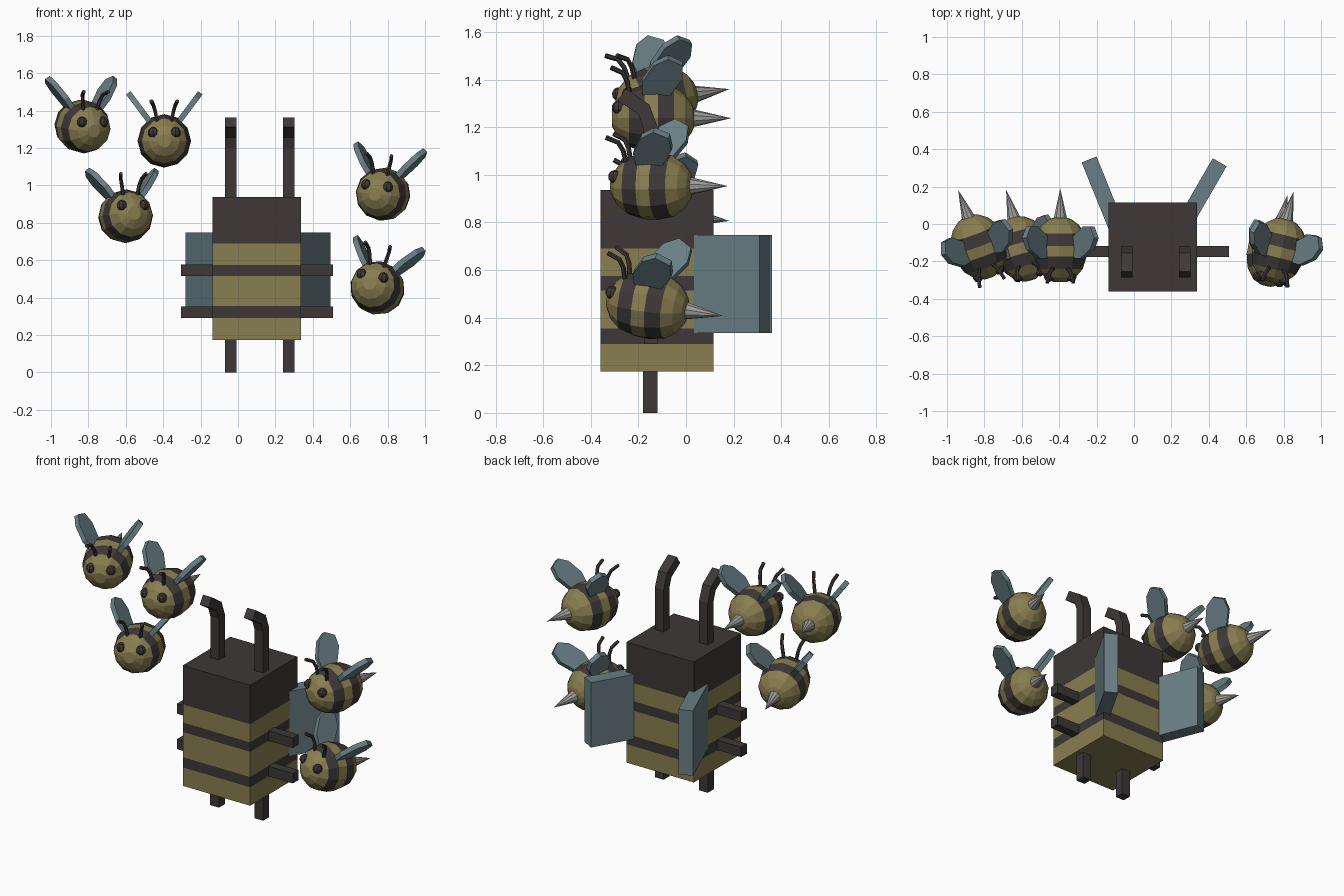
import bpy, bmesh, math
from mathutils import Matrix, Vector

old = bpy.data.objects.get("Cube")
if old:
    bpy.data.objects.remove(old, do_unlink=True)


def material(name, rgb):
    m = bpy.data.materials.new(name)
    m.use_nodes = True
    color = (*rgb, 1)
    m.diffuse_color = color
    m.node_tree.nodes["Principled BSDF"].inputs["Base Color"].default_value = color
    return m


YELLOW = material("dull yellow", (.25, .21, .08))
BLACK = material("warm black", (.049, .039, .039))
WING = material("grey blue", (.14, .21, .235))
GREY = material("sting grey", (.34, .33, .32))


def finish(name, bm, mats, matrix=Matrix()):
    bmesh.ops.recalc_face_normals(bm, faces=bm.faces)
    mesh = bpy.data.meshes.new(name)
    bm.to_mesh(mesh)
    bm.free()
    for m in mats:
        mesh.materials.append(m)
    ob = bpy.data.objects.new(name, mesh)
    ob.matrix_world = matrix
    bpy.context.collection.objects.link(ob)
    return ob


def box_mesh(lo, hi):
    lo, hi = Vector(lo), Vector(hi)
    bm = bmesh.new()
    bmesh.ops.create_cube(bm, size=1, matrix=Matrix.Translation((lo + hi) / 2)
                          @ Matrix.Diagonal((*(hi - lo), 1)))
    return bm


def box(name, lo, hi, mat, matrix=Matrix()):
    return finish(name, box_mesh(lo, hi), [mat], matrix)


def skin(bm, rings):
    """Join equal rings of vertices with quads and cap both ends."""
    n = len(rings[0])
    for a, b in zip(rings, rings[1:]):
        for i in range(n):
            j = (i + 1) % n
            bm.faces.new((a[i], a[j], b[j], b[i]))
    bm.faces.new(rings[0])
    bm.faces.new(rings[-1])


def tube(name, path, radius, sides, mat, matrix=Matrix()):
    """Mitred tube along a path that bends mostly in the side plane."""
    path = [Vector(p) for p in path]
    bm = bmesh.new()
    rings = []
    for i, p in enumerate(path):
        t = (path[min(i + 1, len(path) - 1)] - path[max(i - 1, 0)]).normalized()
        up = Vector((1, 0, 0)).cross(t).normalized()
        side = t.cross(up)
        angles = [math.tau * (k + .5) / sides for k in range(sides)]
        rings.append([bm.verts.new(p + radius * (side * math.cos(a) + up * math.sin(a)))
                      for a in angles])
    skin(bm, rings)
    return finish(name, bm, [mat], matrix)


# Hive body: a striped block
bm = box_mesh((-.135, -.36, .173), (.337, .115, .937))
cuts = [.29, .355, .515, .575, .69]
for z in cuts:
    bmesh.ops.bisect_plane(bm, geom=bm.verts[:] + bm.edges[:] + bm.faces[:],
                           plane_co=(0, 0, z), plane_no=(0, 0, 1))
for f in bm.faces:
    z = f.calc_center_median().z
    f.material_index = sum(z > c for c in cuts) % 2
finish("hive_body", bm, [YELLOW, BLACK])

# Legs and bent feelers
for side, x in (("right", -.038), ("left", .272)):
    box(side + "_leg", (x - .031, -.18, 0), (x + .031, -.12, .18), BLACK)
    tube(side + "_feeler",
         [(x, -.15, .92), (x, -.15, 1.2), (x, -.177, 1.275), (x, -.27, 1.337)],
         .043, 4, BLACK)

# Crossbar arms
for name, z in (("lower_arms", .29), ("upper_arms", .515)):
    box(name, (-.305, -.176, z), (.508, -.118, z + .063), BLACK)

# Large plate wings, each turned about its outer end
for name, x, y, turn in (("left_wing", .458, .33, -30), ("right_wing", -.24, .345, 22)):
    box(name, (-.043, -.4, .336), (.043, 0, .747), WING,
        Matrix.Translation((x, y, 0)) @ Matrix.Rotation(math.radians(turn), 4, 'Z'))


def bee_body(name, matrix):
    profile = [(-.176, .035), (-.15, .082), (-.105, .12), (-.04, .14), (.018, .143),
               (.085, .13), (.13, .1), (.16, .06), (.174, .02)]
    sides = 12
    bm = bmesh.new()
    rings = [[bm.verts.new((r * math.cos(math.tau * k / sides), y,
                            r * math.sin(math.tau * k / sides)))
              for k in range(sides)] for y, r in profile]
    skin(bm, rings)
    for f in bm.faces:
        y = f.calc_center_median().y
        f.material_index = int(-.105 < y < -.04 or .018 < y < .085)
    finish(name, bm, [YELLOW, BLACK], matrix)


def bee_wing(name, s, matrix):
    """Flat eight-sided wing, swept back and leaning outward."""
    half = [(-.11, .032), (-.05, .068), (.05, .07), (.11, .035)]
    outline = half + [(u, -v) for u, v in reversed(half)]
    along = Vector((s * .6, 0, .8))
    back = Vector((0, 1, 0))
    thick = Vector((s * .8, 0, -.6)) * .015
    sweep = math.radians(30)
    long_axis = along * math.cos(sweep) + back * math.sin(sweep)
    wide_axis = back * math.cos(sweep) - along * math.sin(sweep)
    mid = along * .208 + back * .035
    bm = bmesh.new()
    skin(bm, [[bm.verts.new(mid + long_axis * u + wide_axis * v + thick * t)
               for u, v in outline] for t in (-1, 1)])
    finish(name, bm, [WING], matrix)


def bee(name, place, yaw, pitch, roll):
    turn = [Matrix.Rotation(math.radians(a), 4, axis)
            for a, axis in ((yaw, 'Z'), (roll, 'Y'), (pitch, 'X'))]
    m = Matrix.Translation(place) @ turn[0] @ turn[1] @ turn[2]
    bee_body(name + "_body", m)
    # Sting
    bm = bmesh.new()
    bmesh.ops.create_cone(bm, cap_ends=True, segments=10, radius1=.042, radius2=0, depth=.18,
                          matrix=Matrix.Translation((0, .235, 0))
                          @ Matrix.Rotation(-math.pi / 2, 4, 'X'))
    finish(name + "_sting", bm, [GREY], m)
    for side, s in (("right", -1), ("left", 1)):
        # Eyes
        bm = bmesh.new()
        bmesh.ops.create_uvsphere(bm, u_segments=8, v_segments=5, radius=.029,
                                  matrix=Matrix.Translation((s * .06, -.148, .045)))
        finish(f"{name}_{side}_eye", bm, [BLACK], m)
        # Feelers
        tube(f"{name}_{side}_feeler",
             [(s * .036, -.1, .09), (s * .048, -.112, .155),
              (s * .058, -.13, .19), (s * .07, -.18, .213)],
             .0105, 6, BLACK, m)
        bee_wing(f"{name}_{side}_wing", s, m)


# Swarm around the hive
bee("outer_right_bee", (-.83, -.12, 1.315), 20, 8, 0)
bee("upper_right_bee", (-.394, -.135, 1.238), 0, 0, 0)
bee("lower_right_bee", (-.6, -.13, .835), 15, -5, 0)
bee("upper_left_bee", (.775, -.14, .953), -14, 0, 6)
bee("lower_left_bee", (.745, -.157, .452), -15, -8, 10)
